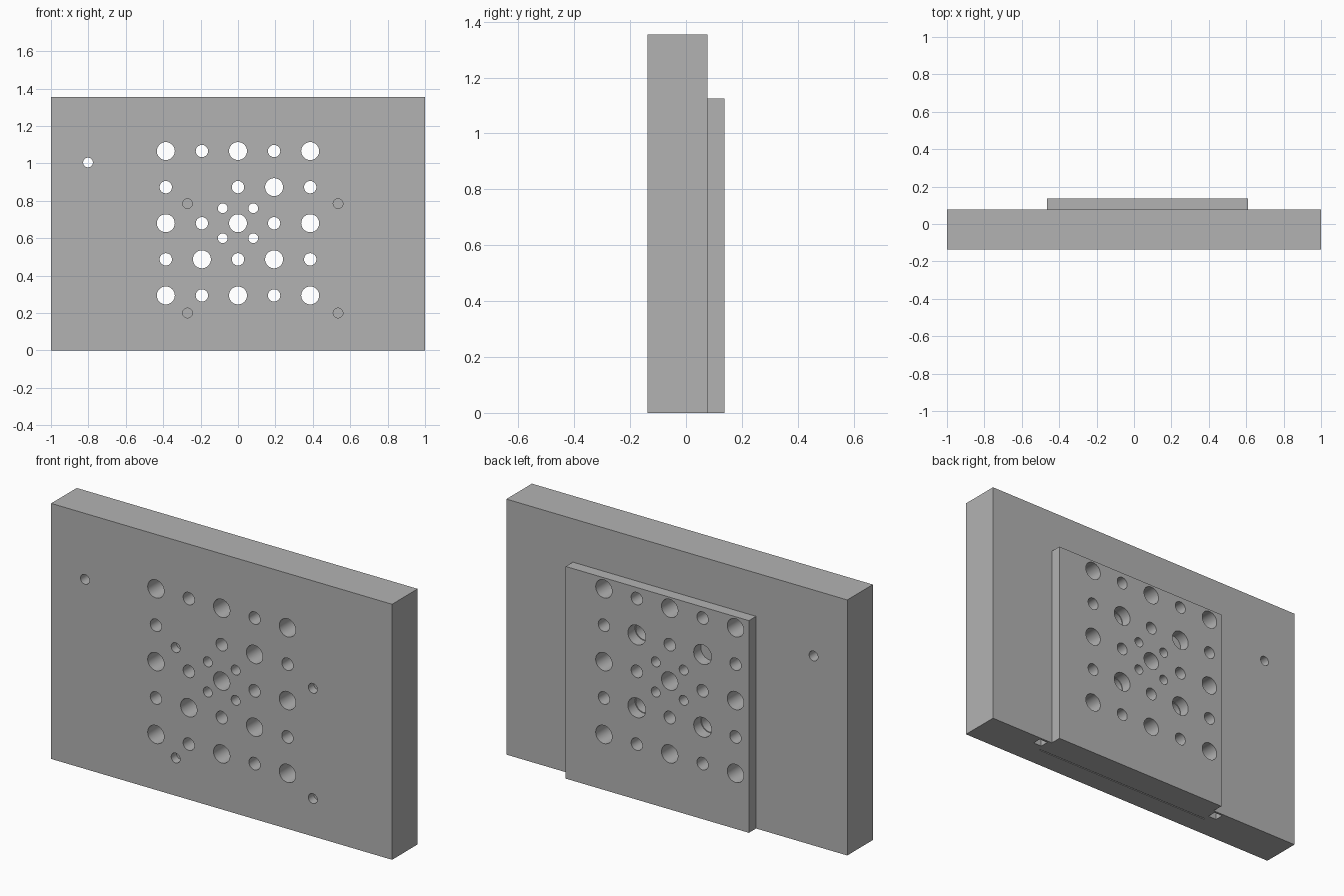
import bpy
import bmesh
import math
from mathutils import Matrix

cube = bpy.data.objects.get("Cube")
if cube:
    bpy.data.objects.remove(cube, do_unlink=True)

# One plain grey for the whole model
grey = bpy.data.materials.new("machined grey")
grey.use_nodes = True
colour = (0.45, 0.45, 0.45, 1)
grey.diffuse_color = colour
grey.node_tree.nodes["Principled BSDF"].inputs["Base Color"].default_value = colour


def make_object(name, bm):
    mesh = bpy.data.meshes.new(name)
    bm.to_mesh(mesh)
    bm.free()
    mesh.materials.append(grey)
    obj = bpy.data.objects.new(name, mesh)
    bpy.context.collection.objects.link(obj)
    return obj


def add_box(bm, x, y, z):
    size = [b - a for a, b in (x, y, z)]
    mid = [(a + b) / 2 for a, b in (x, y, z)]
    bmesh.ops.create_cube(bm, size=1, matrix=Matrix.Translation(mid) @ Matrix.Diagonal((*size, 1)))


def add_pin(bm, x, z, radius, y):
    place = Matrix.Translation((x, sum(y) / 2, z)) @ Matrix.Rotation(math.pi / 2, 4, "X")
    bmesh.ops.create_cone(bm, cap_ends=True, segments=40, radius1=radius, radius2=radius,
                          depth=y[1] - y[0], matrix=place)


def box(name, *spans):
    bm = bmesh.new()
    add_box(bm, *spans)
    return make_object(name, bm)


def cut(target, bm):
    # Carve the cutter out of the target, then discard the cutter
    cutter = make_object("cutter", bm)
    cutter.hide_render = True
    mod = target.modifiers.new("cut", "BOOLEAN")
    mod.operation = "DIFFERENCE"
    mod.solver = "EXACT"
    mod.object = cutter
    graph = bpy.context.evaluated_depsgraph_get()
    mesh = bpy.data.meshes.new_from_object(target.evaluated_get(graph))
    target.modifiers.clear()
    target.data = mesh
    bpy.data.objects.remove(cutter, do_unlink=True)


FRONT, SEAM, BACK = -0.137, 0.077, 0.137
CENTRE, PITCH = 0.68, 0.193
LARGE, SMALL, TINY = 0.048, 0.033, 0.026
THROUGH = (-0.3, 0.3)

block = box("main_block", (-1, 1), (FRONT, SEAM), (0, 1.355))
plate = box("back_plate", (-0.465, 0.61), (SEAM, BACK), (0, 1.125))

# Five by five hole pattern, alternating large and small
block_holes, plate_holes = bmesh.new(), bmesh.new()
for i in range(-2, 3):
    for j in range(-2, 3):
        x, z = i * PITCH, CENTRE + j * PITCH
        diagonal = abs(i) == 1 and abs(j) == 1
        radius = LARGE if (i + j) % 2 == 0 and (diagonal or i % 2 == 0) else SMALL
        add_pin(plate_holes, x, z, radius + (0.004 if diagonal else 0), THROUGH)
        if (i, j) != (-1, 1):
            add_pin(block_holes, x, z, radius, THROUGH)

# Four tiny holes around the centre
for x in (-0.082, 0.082):
    for z in (CENTRE - 0.08, CENTRE + 0.08):
        add_pin(plate_holes, x, z, TINY, THROUGH)
        add_pin(block_holes, x, z, TINY, THROUGH)

# Side hole and shallow front holes
add_pin(block_holes, -0.802, 1.005, TINY, THROUGH)
for x in (-0.27, 0.535):
    for z in (0.2, 0.785):
        add_pin(block_holes, x, z, TINY, (FRONT - 0.1, FRONT + 0.045))

cut(plate, plate_holes)
cut(block, block_holes)

# Channels and thin gap rising from the underside
slots = bmesh.new()
for x in (-0.53, 0.63):
    add_box(slots, (x, x + 0.05), (SEAM - 0.06, SEAM - 0.012), (-0.1, 1.1))
add_box(slots, (-0.48, 0.61), (SEAM - 0.097, SEAM - 0.091), (-0.1, 1.1))
cut(block, slots)

# Round hole walls with crisp rims
for obj in (block, plate):
    bpy.ops.object.select_all(action="DESELECT")
    obj.select_set(True)
    bpy.context.view_layer.objects.active = obj
    bpy.ops.object.shade_smooth_by_angle(angle=math.radians(30))
